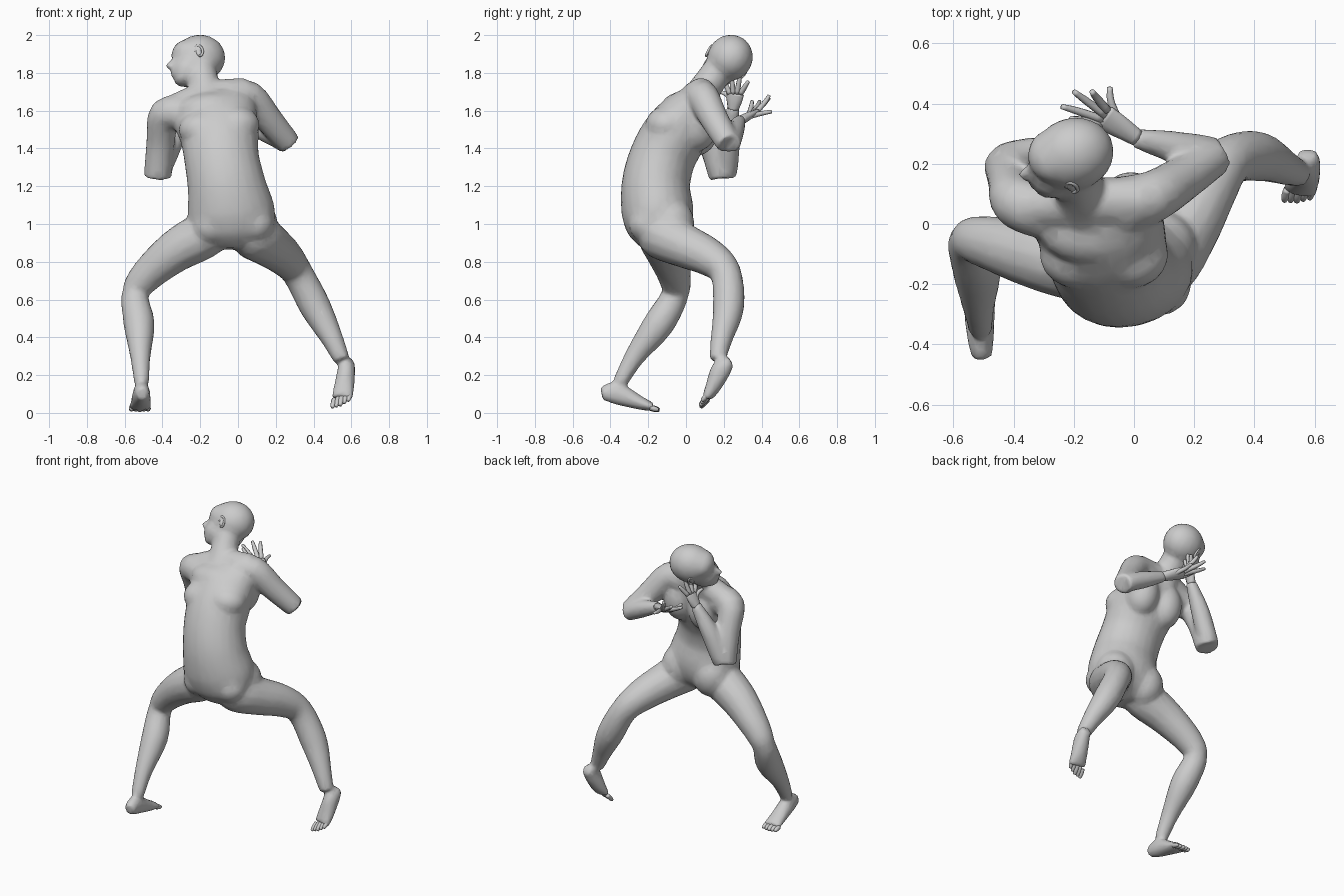
import bpy, bmesh, math
from mathutils import Vector, Matrix

cube = bpy.data.objects.get("Cube")
if cube:
    bpy.data.objects.remove(cube)

grey = bpy.data.materials.new("plain grey")
grey.use_nodes = True
grey.diffuse_color = (0.6, 0.6, 0.6, 1)
grey.node_tree.nodes["Principled BSDF"].inputs["Base Color"].default_value = (0.6, 0.6, 0.6, 1)


def spline(points, t):
    """Smooth interpolation through stations of any width."""
    i = min(int(t), len(points) - 2)
    f = t - i
    a, b = points[max(i - 1, 0)], points[i]
    c, d = points[i + 1], points[min(i + 2, len(points) - 1)]
    return [0.5 * (2*q + (r - p)*f + (2*p - 5*q + 4*r - s)*f*f + (3*q - p - 3*r + s)*f**3)
            for p, q, r, s in zip(a, b, c, d)]


def tube(bm, stations, side=(1, 0, 0), sides=14, steps=4):
    """Loft ellipses; a station is x, y, z, half width and optional half depth."""
    pts = [tuple(s) if len(s) == 5 else (*s, s[3]) for s in stations]
    n = (len(pts) - 1) * steps
    rows = [spline(pts, k / steps) for k in range(n + 1)]
    rings = []
    for k, row in enumerate(rows):
        tangent = Vector(rows[min(k + 1, n)][:3]) - Vector(rows[max(k - 1, 0)][:3])
        tangent.normalize()
        u = Vector(side)
        u = (u - tangent * u.dot(tangent)).normalized()
        v = tangent.cross(u)
        rings.append([bm.verts.new(Vector(row[:3])
                      + u * row[3] * math.cos(2 * math.pi * j / sides)
                      + v * row[4] * math.sin(2 * math.pi * j / sides))
                      for j in range(sides)])
    for lo, hi in zip(rings, rings[1:]):
        for j in range(sides):
            m = (j + 1) % sides
            bm.faces.new((lo[j], lo[m], hi[m], hi[j]))
    bm.faces.new(rings[0][::-1])
    bm.faces.new(rings[-1])


def ball(bm, centre, size, frame=Matrix.Identity(4)):
    m = Matrix.Translation(centre) @ frame @ Matrix.Diagonal((*size, 1))
    bmesh.ops.create_uvsphere(bm, u_segments=18, v_segments=12, radius=1, matrix=m)


def finish(bm, name):
    bmesh.ops.recalc_face_normals(bm, faces=bm.faces)
    mesh = bpy.data.meshes.new(name)
    bm.to_mesh(mesh)
    bm.free()
    mesh.materials.append(grey)
    mesh.polygons.foreach_set("use_smooth", [True] * len(mesh.polygons))
    obj = bpy.data.objects.new(name, mesh)
    bpy.context.collection.objects.link(obj)
    return obj


body = bmesh.new()

# Torso, leaning back with one shoulder raised
tube(body, [(-.03, -.16, .87, .11, .08), (-.03, -.155, .94, .2, .155), (-.035, -.15, 1.05, .232, .19),
            (-.06, -.16, 1.2, .208, .182), (-.087, -.125, 1.35, .198, .175),
            (-.1, -.055, 1.48, .21, .17), (-.13, .03, 1.6, .22, .135),
            (-.15, .08, 1.68, .15, .08)], side=(1, 0, .2), sides=24)
# Chest, upper back, hips and seat
for x, z in ((-.19, 1.5), (-.01, 1.525)):
    ball(body, (x, -.1, z), (.125, .115, .1))
    ball(body, (x, .055, z + .01), (.11, .12, .15))
ball(body, (-.12, -.02, 1.6), (.2, .12, .1))
for x, z in ((-.14, .99), (.085, 1)):
    ball(body, (x, -.08, z), (.125, .125, .14))
    ball(body, (x, -.2, z), (.105, .105, .1))

# Shoulder yoke and neck
tube(body, [(-.36, .06, 1.6, .075), (-.17, .07, 1.67, .085), (.04, .08, 1.7, .075)], side=(0, 1, 0))
tube(body, [(-.16, .06, 1.64, .11), (-.18, .11, 1.73, .085), (-.205, .2, 1.85, .085)])

# Arms: upper arm then forearm
tube(body, [(-.27, .04, 1.58, .1), (-.385, .07, 1.58, .088), (-.41, .14, 1.43, .076),
            (-.425, .195, 1.25, .075)], side=(0, 1, 0))
tube(body, [(-.425, .21, 1.26, .062), (-.34, .23, 1.45, .058), (-.245, .25, 1.62, .033)])
tube(body, [(-.04, .06, 1.66, .1), (.06, .09, 1.67, .088), (.16, .15, 1.555, .076),
            (.27, .225, 1.425, .065)], side=(0, 1, 0))
tube(body, [(.27, .235, 1.425, .055), (.14, .255, 1.49, .054), (0, .287, 1.55, .033)], side=(0, 1, 0))

# Legs: thigh, shin and foot
tube(body, [(-.1, -.15, .98, .11), (-.2, -.13, .93, .125), (-.34, -.1, .85, .112), (-.49, -.06, .72, .088),
            (-.545, -.06, .62, .073), (-.523, -.145, .47, .083), (-.517, -.27, .3, .055),
            (-.51, -.35, .16, .04)], side=(0, 0, 1))
tube(body, [(-.505, -.447, .1, .033, .035), (-.51, -.375, .105, .046, .06),
            (-.515, -.25, .055, .055, .038), (-.52, -.175, .03, .062, .022)])
tube(body, [(0, -.15, .98, .1), (.08, -.13, .945, .132), (.17, -.01, .885, .118), (.245, .12, .825, .102),
            (.315, .21, .74, .084), (.41, .225, .56, .084), (.495, .19, .4, .06),
            (.55, .165, .28, .044)], side=(0, 0, 1))
tube(body, [(.58, .24, .27, .034, .03), (.575, .19, .235, .046, .055),
            (.562, .145, .14, .055, .042), (.552, .11, .08, .06, .026)], side=(1, .1, .4))

# Head, turned and tilted: frame columns are forward, lateral and up
fwd = Vector((-1, -.32, -.1)).normalized()
up = Vector((-.18, .5, .84))
up = (up - fwd * up.dot(fwd)).normalized()
lat = up.cross(fwd)
frame = Matrix((fwd, lat, up)).transposed().to_4x4()
skull = Vector((-.2, .23, 1.875))


def on_head(f, l, u):
    return skull + fwd * f + lat * l + up * u


ball(body, on_head(0, 0, .005), (.137, .12, .125), frame)
ball(body, on_head(.065, 0, .03), (.085, .095, .08), frame)
ball(body, on_head(.075, 0, -.065), (.1, .092, .09), frame)
ball(body, on_head(.12, 0, -.112), (.052, .06, .036), frame)
ball(body, on_head(.16, 0, -.075), (.022, .035, .018), frame)
tube(body, [(*on_head(.135, 0, .015), .014), (*on_head(.188, 0, -.035), .022)], side=lat)

figure = finish(body, "body")
remesh = figure.modifiers.new("blend", "REMESH")
remesh.mode = "VOXEL"
remesh.voxel_size = .011
remesh.use_smooth_shade = True
soften = figure.modifiers.new("soften", "SMOOTH")
soften.factor = .5
soften.iterations = 10
reduce = figure.modifiers.new("simplify", "DECIMATE")
reduce.ratio = .15

# Ears
for name, s in (("left_ear", -1), ("right_ear", 1)):
    bm = bmesh.new()
    loop = []
    for k in range(9):
        a = math.radians(-110 + 290 * k / 8)
        p = on_head(.035 - .017 * math.cos(a), s * (.109 + .008 * math.cos(a)), -.015 + .032 * math.sin(a))
        loop.append((*p, .007))
    tube(bm, loop, side=lat, sides=6, steps=2)
    ball(bm, on_head(.035, s * .104, -.02), (.016, .01, .028), frame)
    finish(bm, name)


# Hands: flat palm with bent, tapering fingers spread along a direction
def hand(name, wrist, knuckles, spread, tips, thumb):
    bm = bmesh.new()
    wrist, knuckles, spread = Vector(wrist), Vector(knuckles), Vector(spread).normalized()
    middle = wrist.lerp(knuckles, .55)
    tube(bm, [(*wrist, .03, .027), (*middle, .042, .022), (*knuckles, .047, .015)], side=spread, sides=10)
    roots = [knuckles + spread * (k - 1.5) * .024 for k in range(4)]
    for root, tip in zip(roots + [middle], tips + [thumb]):
        tip = Vector(tip)
        inner = root.lerp(knuckles if root != middle else wrist, .2)
        bend = root.lerp(tip, .55) + (knuckles - wrist) * .08
        tube(bm, [(*inner, .015), (*bend, .013), (*tip, .009)], side=spread, sides=8, steps=3)
    finish(bm, name)


hand("left_hand", (.01, .287, 1.547), (-.1, .355, 1.585), (.3, .7, .4),
     [(-.21, .35, 1.65), (-.24, .39, 1.65), (-.2, .44, 1.665), (-.14, .44, 1.68)], (-.08, .455, 1.595))
hand("right_hand", (-.25, .25, 1.61), (-.22, .26, 1.69), (.2, 1, 0),
     [(-.22, .2, 1.76), (-.2, .24, 1.78), (-.19, .285, 1.785), (-.18, .33, 1.755)], (-.25, .18, 1.7))

# Toes
for name, base, across, reach in (
        ("right_toes", (-.52, -.19, .028), (.022, 0, 0), (0, .05, -.014)),
        ("left_toes", (.552, .12, .09), (.021, .002, .009), (-.012, -.045, -.05))):
    bm = bmesh.new()
    for k in range(5):
        r = .016 if k == 2 else .014
        a = Vector(base) + Vector(across) * (k - 2)
        b = a + Vector(reach) * (1 - .06 * abs(k - 2))
        tube(bm, [(*a, r), (*a.lerp(b, .6), r), (*b, r * .6)], sides=8, steps=3)
    finish(bm, name)
